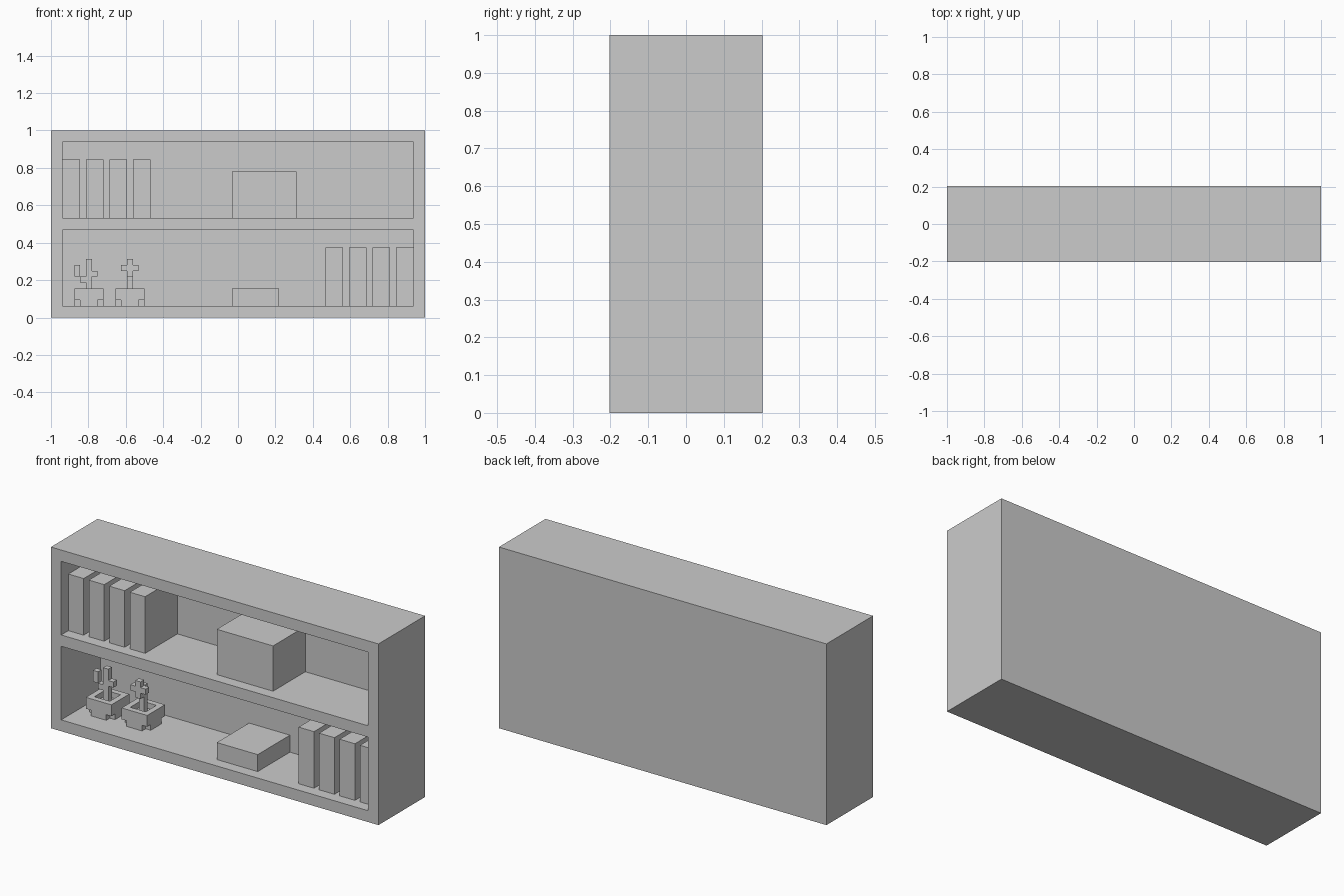
import bpy, bmesh
from mathutils import Vector

if "Cube" in bpy.data.objects:
    bpy.data.objects.remove(bpy.data.objects["Cube"])

U = 1 / 32  # the whole model sits on a 1/32 block grid


def boxes(name, specs):
    """One object from boxes given as (x0, x1, y0, y1, z0, z1) in grid units."""
    bm = bmesh.new()
    for x0, x1, y0, y1, z0, z1 in specs:
        verts = bmesh.ops.create_cube(bm, size=1)["verts"]
        size = Vector((x1 - x0, y1 - y0, z1 - z0))
        mid = Vector((x0 + x1, y0 + y1, z0 + z1)) / 2
        for v in verts:
            v.co = Vector((v.co.x * size.x, v.co.y * size.y, v.co.z * size.z)) + mid
            v.co *= U
    return finish(name, bm)


def finish(name, bm):
    bmesh.ops.recalc_face_normals(bm, faces=bm.faces)
    mesh = bpy.data.meshes.new(name)
    bm.to_mesh(mesh)
    bm.free()
    obj = bpy.data.objects.new(name, mesh)
    bpy.context.collection.objects.link(obj)
    return obj


def carve(obj, specs):
    """Cut a set of boxes out of obj and remove the cutter."""
    cutter = boxes("cutter", specs)
    cutter.hide_render = True
    mod = obj.modifiers.new("carve", "BOOLEAN")
    mod.operation = "DIFFERENCE"
    mod.solver = "EXACT"
    mod.object = cutter
    bpy.context.view_layer.objects.active = obj
    bpy.ops.object.modifier_apply(modifier=mod.name)
    bpy.data.objects.remove(cutter)


def extrude_profile(name, pts, y0, y1):
    """Extrude an x-z outline along y."""
    bm = bmesh.new()
    face = bm.faces.new([bm.verts.new((x * U, y0 * U, z * U)) for x, z in pts])
    new = bmesh.ops.extrude_face_region(bm, geom=[face])["geom"]
    moved = [v for v in new if isinstance(v, bmesh.types.BMVert)]
    bmesh.ops.translate(bm, verts=moved, vec=(0, (y1 - y0) * U, 0))
    return finish(name, bm)


# Cabinet with two open compartments and a solid back
BACK, FRONT = 4.5, -4.5
cabinet = boxes("cabinet", [(-32, 32, -6.5, 6.5, 0, 32)])
carve(cabinet, [(-30, 30, -8, BACK, z, z + 13) for z in (2, 17)])

# Rows of books: upper left and lower right
for i in range(4):
    x = -30 + 4 * i
    boxes(f"upper_book_{i + 1}", [(x, x + 3, FRONT, BACK, 17, 27)])
    boxes(f"lower_book_{i + 1}", [(-x - 3, -x, FRONT, BACK, 2, 12)])

# Storage boxes
boxes("large_box", [(-1, 10, FRONT, BACK, 17, 25)])
boxes("small_box", [(-1, 7, FRONT, BACK, 2, 5)])


# Plant pots: hollow top and notched lower corners, with a stem each
def plant_pot(label, cx, stem_top):
    pot = boxes(f"{label}_pot", [(cx - 2.5, cx + 2.5, -2.5, 2.5, 2, 5)])
    hole = [(cx - 1.5, cx + 1.5, -1.5, 1.5, 4, 6)]
    notches = [(cx + 2 * sx - .5 + .5 * sx - .5, cx + 2 * sx + .5 + .5 * sx + .5,
                2.5 * sy - 1, 2.5 * sy + 1, 1, 3) for sx in (-1, 1) for sy in (-1, 1)]
    carve(pot, hole + notches)
    boxes(f"{label}_stem", [(cx - .5, cx + .5, -.5, .5, 4, stem_top)])


plant_pot("cactus", -25.5, 10)
plant_pot("flower", -18.5, 9)

# Cactus side branches
boxes("cactus_left_branch", [(-27, -26, -.5, .5, 6, 7), (-28, -27, -.5, .5, 7, 9)])
boxes("cactus_right_branch", [(-25, -24, -.5, .5, 7, 8)])

# Cross-shaped flower head in front of its stem
cross = [(-.5, 7), (.5, 7), (.5, 8), (1.5, 8), (1.5, 9), (.5, 9),
         (.5, 10), (-.5, 10), (-.5, 9), (-1.5, 9), (-1.5, 8), (-.5, 8)]
extrude_profile("flower_head", [(x - 18.5, z) for x, z in cross], -1.5, -.5)
